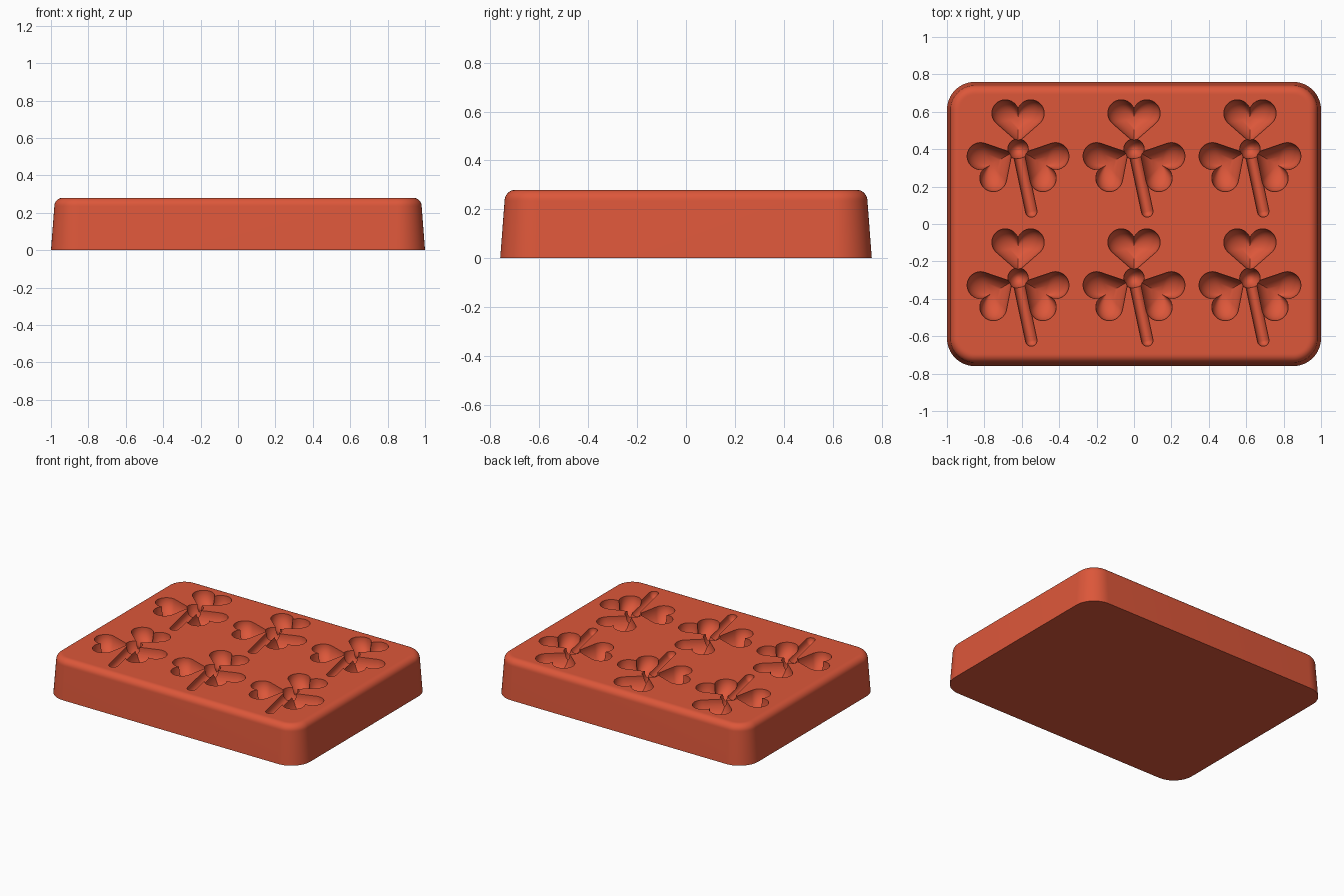
import bpy
import bmesh
from math import sin, cos, pi, atan2, asin, hypot, radians
from mathutils import Matrix, Vector

cube = bpy.data.objects.get("Cube")
if cube:
    bpy.data.objects.remove(cube, do_unlink=True)

TOP = 0.28
SPOTS = [(x, y) for x in (-0.62, 0, 0.62) for y in (0.40, -0.29)]

red = bpy.data.materials.new("brick red silicone")
red.use_nodes = True
red.diffuse_color = (0.72, 0.095, 0.042, 1)
red.node_tree.nodes["Principled BSDF"].inputs["Base Color"].default_value = red.diffuse_color


def arc(cx, cy, r, start, end, steps):
    return [(cx + r * cos(start + (end - start) * i / steps),
             cy + r * sin(start + (end - start) * i / steps)) for i in range(steps + 1)]


def loft(bm, rings, matrix=Matrix()):
    """Closed skin through (outline, height) rings, capped at both ends."""
    rows = [[bm.verts.new(matrix @ Vector((x, y, z))) for x, y in pts] for pts, z in rings]
    n = len(rows[0])
    for a, b in zip(rows, rows[1:]):
        for i in range(n):
            j = (i + 1) % n
            bm.faces.new((a[i], a[j], b[j], b[i]))
    bm.faces.new(rows[0][::-1])
    bm.faces.new(rows[-1])


def make_object(name, bm):
    bmesh.ops.recalc_face_normals(bm, faces=bm.faces)
    mesh = bpy.data.meshes.new(name)
    bm.to_mesh(mesh)
    bm.free()
    mesh.materials.append(red)
    obj = bpy.data.objects.new(name, mesh)
    bpy.context.collection.objects.link(obj)
    return obj


def rounded_rect(hx, hy, r):
    pts = []
    for k, (sx, sy) in enumerate([(1, 1), (-1, 1), (-1, -1), (1, -1)]):
        pts += arc(sx * (hx - r), sy * (hy - r), r, k * pi / 2, (k + 1) * pi / 2, 16)
    return pts


def heart(scale):
    """Two round lobes running to a point at the origin, shrunk about the middle."""
    cx, cy, r = 0.068, 0.155, 0.072
    notch = pi - asin((r * r - cx * cx) ** 0.5 / r)
    tangent = atan2(-cy, -cx) + 2 * pi - 2 * pi + (pi / 2 - asin(r / hypot(cx, cy)))
    right = arc(cx, cy, r, notch, tangent, 28)
    left = [(-x, y) for x, y in right[:0:-1]]
    pts = right + [(0, 0)] + left
    return [(x * scale, 0.13 + (y - 0.13) * scale) for x, y in pts]


def disc(scale):
    return arc(0, 0, 0.055 * scale, 0, 2 * pi * 31 / 32, 31)


def groove(scale):
    r = 0.031 * scale
    return arc(0, 0, r, 0, pi, 10) + arc(0, -0.32, r, pi, 2 * pi, 10)


def bowl_rings(outline, depth, steps=12):
    """Straight collar above the surface, then an elliptical bowl below it."""
    rings = [(outline(1), 0.03)]
    for i in range(steps):
        a = pi / 2 * i / steps
        rings.append((outline(cos(a)), -0.003 - depth * sin(a)))
    return rings


def cutter(name, outline, depth, angles, offset=0):
    bm = bmesh.new()
    for x, y in SPOTS:
        for angle in angles:
            place = (Matrix.Translation((x, y, TOP)) @ Matrix.Rotation(radians(angle), 4, "Z")
                     @ Matrix.Translation((0, offset, 0)))
            loft(bm, bowl_rings(outline, depth), place)
    obj = make_object(name, bm)
    obj.hide_render = True
    return obj


# Tapered tray with a rounded upper rim
FILLET = 0.045
rings = [(rounded_rect(1, 0.76, 0.15), 0)]
for i in range(9):
    a = pi / 2 * i / 8
    inset = 0.018 + FILLET * (1 - cos(a))
    rings.append((rounded_rect(1 - inset, 0.76 - inset, 0.15 - inset), TOP - FILLET * (1 - sin(a))))
rings.append((rounded_rect(0.93, 0.69, 0.08), TOP))
bm = bmesh.new()
loft(bm, rings)
tray = make_object("mould_tray", bm)

# Clover cavities: three heart leaves, a round middle and a slanted stem
cutters = [
    cutter("leaf_cutter", heart, 0.11, (0, 120, 240), 0.037),
    cutter("middle_cutter", disc, 0.10, (0,)),
    cutter("stem_cutter", groove, 0.04, (12,), -0.02),
]
for tool in cutters:
    mod = tray.modifiers.new(tool.name, "BOOLEAN")
    mod.operation = "DIFFERENCE"
    mod.solver = "EXACT"
    mod.object = tool

# Bake the cuts and drop the cutters
bpy.context.view_layer.update()
baked = bpy.data.meshes.new_from_object(tray.evaluated_get(bpy.context.evaluated_depsgraph_get()))
tray.modifiers.clear()
tray.data = baked
for tool in cutters:
    bpy.data.objects.remove(tool, do_unlink=True)

bpy.ops.object.select_all(action="DESELECT")
tray.select_set(True)
bpy.context.view_layer.objects.active = tray
bpy.ops.object.shade_smooth_by_angle(angle=radians(32))
